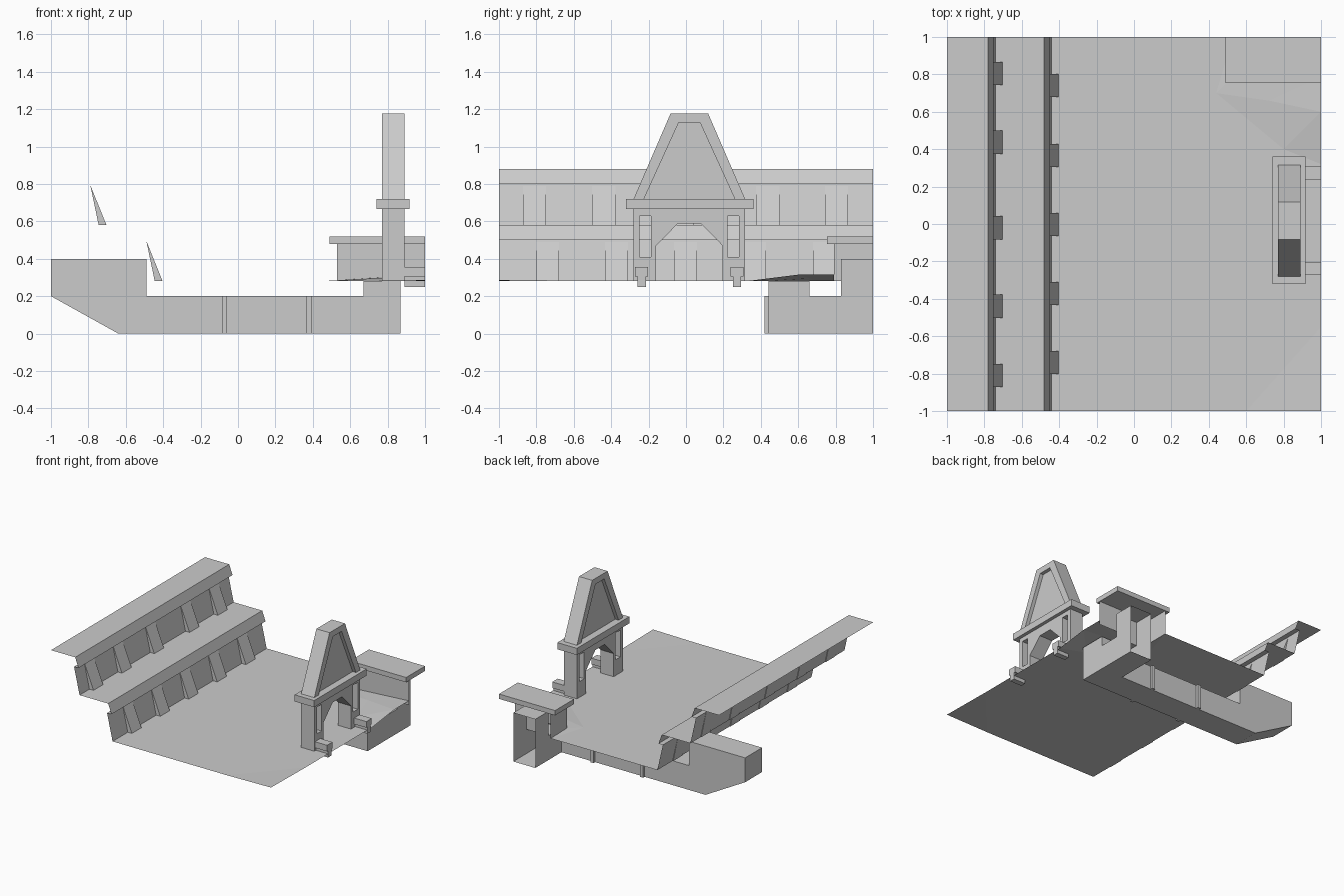
import bpy, bmesh

if "Cube" in bpy.data.objects:
    bpy.data.objects.remove(bpy.data.objects["Cube"])


def obj(name, verts, faces):
    me = bpy.data.meshes.new(name)
    me.from_pydata(verts, [], faces)
    bm = bmesh.new()
    bm.from_mesh(me)
    bmesh.ops.recalc_face_normals(bm, faces=bm.faces)
    bm.to_mesh(me)
    bm.free()
    o = bpy.data.objects.new(name, me)
    bpy.context.collection.objects.link(o)
    return o


def prism(name, pts, axis, a, b, skip=(), caps=True, closed=True):
    """Extrude a 2D profile along an axis; skip = side indices left open."""
    def place(p, t):
        return (t, p[0], p[1]) if axis == 'x' else (p[0], t, p[1])
    n = len(pts)
    verts = [place(p, a) for p in pts] + [place(p, b) for p in pts]
    faces = [(i, (i + 1) % n, (i + 1) % n + n, i + n)
             for i in range(n if closed else n - 1) if i not in skip]
    if caps and closed:
        faces += [tuple(range(n)), tuple(range(n, 2 * n))]
    return obj(name, verts, faces)


def box(name, x, y, z, skip=()):
    return prism(name, [(y[0], z[0]), (y[1], z[0]), (y[1], z[1]), (y[0], z[1])],
                 'x', x[0], x[1], skip)


def cut(target, cutters):
    for c in cutters:
        m = target.modifiers.new("cut", 'BOOLEAN')
        m.operation, m.solver, m.object = 'DIFFERENCE', 'EXACT', c
    dg = bpy.context.evaluated_depsgraph_get()
    me = bpy.data.meshes.new_from_object(target.evaluated_get(dg))
    target.modifiers.clear()
    target.data = me
    for c in cutters:
        bpy.data.objects.remove(c)


# stepped terraces with overhanging lips and sloping walls
terraces = prism("terraces", [(-1, .88), (-.78, .88), (-.75, .80), (-.79, .80), (-.74, .58),
                              (-.48, .58), (-.45, .50), (-.49, .50), (-.44, .28)],
                 'y', -1, 1, closed=False)
me = terraces.data
me.flip_normals()
if max(p.normal.z for p in me.polygons) < .9:
    me.flip_normals()

# wedge buttresses on both walls
for row, dx, dz, ys in (("upper", 0, 0, (-.81, -.44, -.02, .437, .805)),
                        ("lower", .3, -.3, (-.74, -.372, -.003, .367, .74))):
    for y in ys:
        prism(row + "_buttress", [(-.79 + dx, .795 + dz), (-.745 + dx, .58 + dz),
                                  (-.703 + dx, .58 + dz)], 'y', y - .062, y + .062)

# courtyard ground with a low mound beside the corner building
ground = [(-.44, -1, .28), (.6, -1, .28), (1, -1, .286), (1, -.55, .28), (1, .32, .28),
          (1, .6, .315), (1, .79, .315), (.72, .66, .295), (.53, .79, .285), (.44, .7, .28),
          (.53, 1, .28), (-.44, 1, .28), (.8, .4, .28)]
obj("ground", ground, [(1, 2, 3), (0, 1, 3, 4, 12, 9, 11), (9, 8, 10), (9, 10, 11),
                       (4, 5, 12), (12, 5, 7), (12, 7, 9), (5, 6, 7), (6, 8, 7), (7, 8, 9)])

# corner building: two walls and a flat roof slab
obj("building_walls", [(.53, 1, .28), (.53, .79, .28), (1, .79, .28),
                       (.53, 1, .48), (.53, .79, .48), (1, .79, .48)],
    [(0, 1, 4, 3), (1, 2, 5, 4)])
box("building_roof", (.49, 1), (.755, 1), (.48, .52))

# underground passage: long leg, then short leg turning to the back
prism("tunnel_long", [(-1, .2), (-.64, 0), (.87, 0), (.87, .28), (.67, .28), (.67, .2),
                      (-.49, .2), (-.49, .4), (-1, .4)], 'y', .44, .66, skip=(3,))
prism("tunnel_short", [(.66, 0), (1, 0), (1, .4), (.83, .4), (.83, .2), (.66, .2)],
      'x', .67, .87, skip=(1, 5))
for x in (-.072, .378):
    for y in (.42, .66):
        box("tunnel_post", (x - .014, x + .014), (y, y + .02), (0, .2))

# gate, symmetric about its own centre line
C = .018


def mirrored(half):
    return [(C + y, z) for y, z in half] + [(C - y, z) for y, z in reversed(half)]


base = prism("gate_base", mirrored([(.06, .59), (.178, .47), (.178, .28), (.298, .28),
                                    (.298, .67)]), 'x', .77, .89)
cut(base, [box("slot_cutter", (.7, 1), (C + s * .235 - .031, C + s * .235 + .031), (.41, .63))
           for s in (-1, 1)])
box("gate_cornice", (.74, .918), (-.322, .36), (.665, .72))
spire = prism("gate_spire", mirrored([(.298, .72), (.1, 1.178)]), 'x', .77, .89)
panel = mirrored([(.252, .70), (.056, 1.13)])
cut(spire, [prism("recess_cutter", panel, 'x', a, b) for a, b in ((.7, .80), (.86, .95))])

# low kerb rails leading out of the gate
for s in (-1, 1):
    y = C + s * .255
    box("rail_cap", (.89, 1), (y - .035, y + .035), (.305, .355))
    box("rail_stem", (.89, 1), (y - .022, y + .022), (.25, .305))
